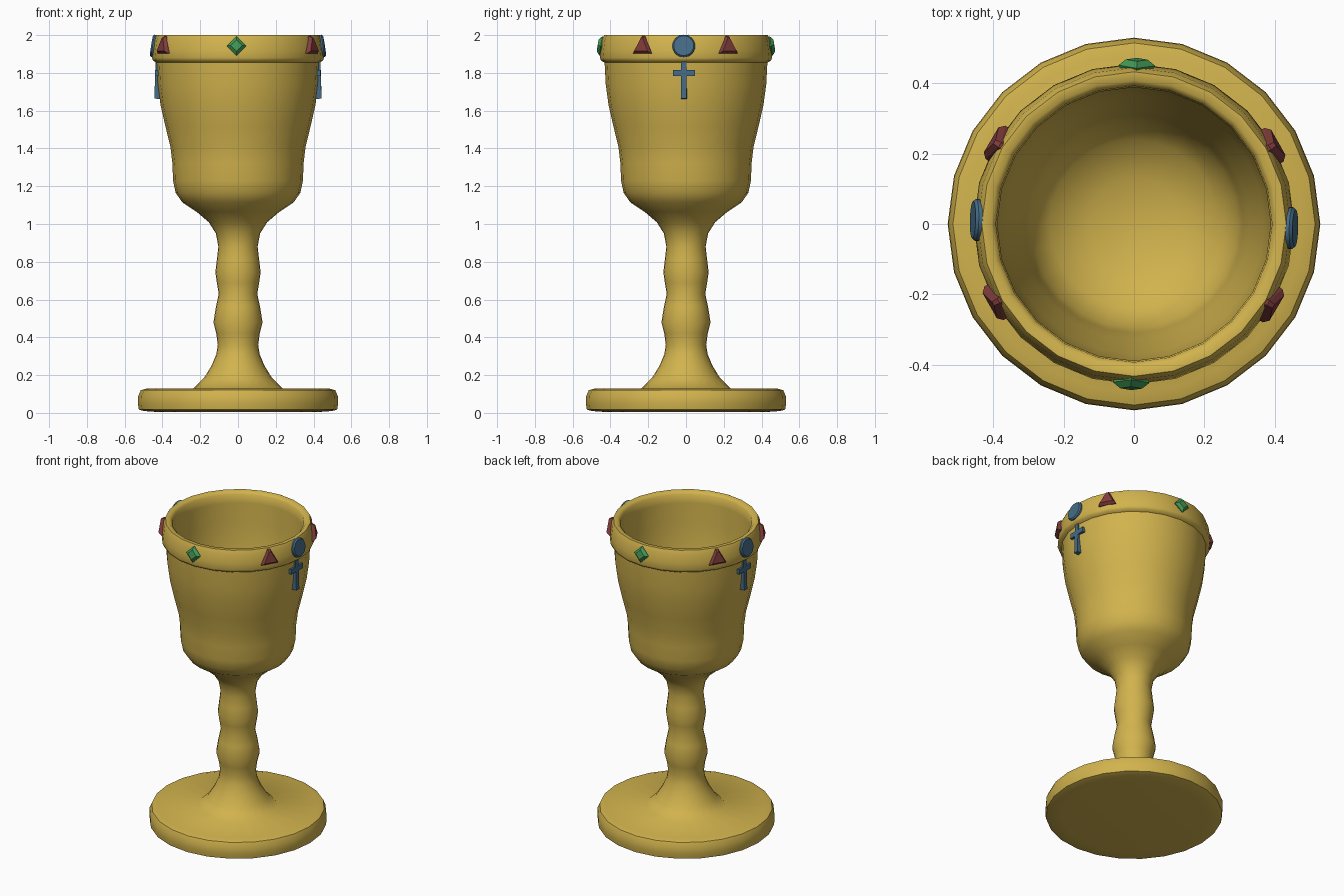
import bpy, bmesh, math
from mathutils import Matrix, Vector

if "Cube" in bpy.data.objects:
    bpy.data.objects.remove(bpy.data.objects["Cube"])


def material(name, rgb):
    m = bpy.data.materials.new(name)
    m.diffuse_color = (*rgb, 1)
    m.use_nodes = True
    m.node_tree.nodes["Principled BSDF"].inputs["Base Color"].default_value = m.diffuse_color
    return m


gold = material("gold", (0.64, 0.45, 0.075))
blue = material("blue", (0.06, 0.15, 0.24))
green = material("green", (0.055, 0.31, 0.09))
red = material("dark red", (0.22, 0.045, 0.045))


def finish(bm, name, mat, angle):
    bmesh.ops.recalc_face_normals(bm, faces=bm.faces)
    me = bpy.data.meshes.new(name)
    bm.to_mesh(me)
    bm.free()
    ob = bpy.data.objects.new(name, me)
    bpy.context.collection.objects.link(ob)
    me.materials.append(mat)
    bpy.ops.object.select_all(action='DESELECT')
    ob.select_set(True)
    bpy.context.view_layer.objects.active = ob
    bpy.ops.object.shade_smooth_by_angle(angle=math.radians(angle))
    return ob


def lathe(name, profile, mat, sides=24):
    bm = bmesh.new()
    vs = [bm.verts.new((r, 0, z)) for r, z in profile]
    es = [bm.edges.new(p) for p in zip(vs, vs[1:])]
    bmesh.ops.spin(bm, geom=vs + es, cent=(0, 0, 0), axis=(0, 0, 1),
                   angle=math.tau, steps=sides)
    bmesh.ops.remove_doubles(bm, verts=bm.verts, dist=0.0005)
    return finish(bm, name, mat, 50)


# Foot, stem, bowl, rim and hollow inside as one turned profile
lathe("goblet", [
    (0, 0.005), (0.43, 0.005), (0.50, 0.01), (0.525, 0.018), (0.53, 0.05),
    (0.528, 0.09), (0.515, 0.12), (0.48, 0.13), (0.235, 0.13),
    (0.18, 0.185), (0.14, 0.25), (0.115, 0.31), (0.107, 0.36), (0.115, 0.42),
    (0.13, 0.48), (0.117, 0.56), (0.102, 0.63), (0.112, 0.69), (0.12, 0.745),
    (0.112, 0.81), (0.104, 0.88), (0.117, 0.95), (0.155, 1.01), (0.22, 1.065),
    (0.295, 1.115), (0.33, 1.165), (0.344, 1.23), (0.347, 1.32), (0.358, 1.41),
    (0.385, 1.52), (0.41, 1.63), (0.425, 1.74), (0.431, 1.855),
    (0.45, 1.865), (0.456, 1.88), (0.452, 1.92), (0.445, 1.975), (0.433, 2.0),
    (0.408, 2.0), (0.393, 1.985), (0.389, 1.93), (0.387, 1.8), (0.37, 1.62),
    (0.33, 1.45), (0.31, 1.32), (0.295, 1.22), (0.24, 1.14), (0.13, 1.09),
    (0, 1.075)], gold)


def place(bm, angle, radius, z, tilt):
    # local x = sideways, y = up, z = outward from the cup
    a = math.radians(angle)
    out = Vector((math.cos(a), math.sin(a), 0))
    side = Vector((-math.sin(a), math.cos(a), 0))
    m = Matrix((side, Vector((0, 0, 1)), out)).transposed().to_4x4()
    m = Matrix.Translation(out * radius + Vector((0, 0, z))) @ m
    bm.transform(m @ Matrix.Rotation(math.radians(-tilt), 4, 'X'))


def gem(name, outline, layers, mat, angle, radius, z, tilt=9):
    # outline scaled at each (scale, depth) layer, then capped
    bm = bmesh.new()
    rings = [[bm.verts.new((x * s, y * s, d)) for x, y in outline] for s, d in layers]
    n = len(outline)
    for r0, r1 in zip(rings, rings[1:]):
        for i in range(n):
            j = (i + 1) % n
            bm.faces.new((r0[i], r0[j], r1[j], r1[i]))
    bm.faces.new(rings[0][::-1])
    bm.faces.new(rings[-1])
    place(bm, angle, radius, z, tilt)
    finish(bm, name, mat, 25)


def ring(n, r):
    return [(r * math.cos(math.tau * i / n), r * math.sin(math.tau * i / n)) for i in range(n)]


triangle = [(-0.055, -0.042), (0.055, -0.042), (0.008, 0.05), (-0.008, 0.05)]
cross = [(-0.015, -0.14), (0.015, -0.14), (0.015, -0.02), (0.058, -0.02),
         (0.058, 0.012), (0.015, 0.012), (0.015, 0.055), (-0.015, 0.055),
         (-0.015, 0.012), (-0.058, 0.012), (-0.058, -0.02), (-0.015, -0.02)]

for k, word in ((0, "first"), (180, "second")):
    # Round blue stones on the sides, diamond stones front and back
    gem(word + "_round_gem", ring(24, 0.06),
        [(0.9, -0.015), (1, -0.005), (1, 0.006), (0.88, 0.014)], blue, k - 1.5, 0.445, 1.942)
    gem(word + "_diamond_gem", ring(4, 0.052),
        [(0.8, -0.015), (1, 0.005), (0.6, 0.022)], green, k - 91, 0.446, 1.942)
    # Crosses below the round stones
    gem(word + "_cross", cross, [(1, -0.025), (1, 0.012)], blue, k - 1.5, 0.426, 1.803, 2)
    # Triangular stones between them
    for s in (-30.5, 29.5):
        gem(word + ("_left" if s < 0 else "_right") + "_triangle_gem", triangle,
            [(1, -0.015), (1, 0.006), (0.75, 0.022)], red, k + s, 0.445, 1.944)
